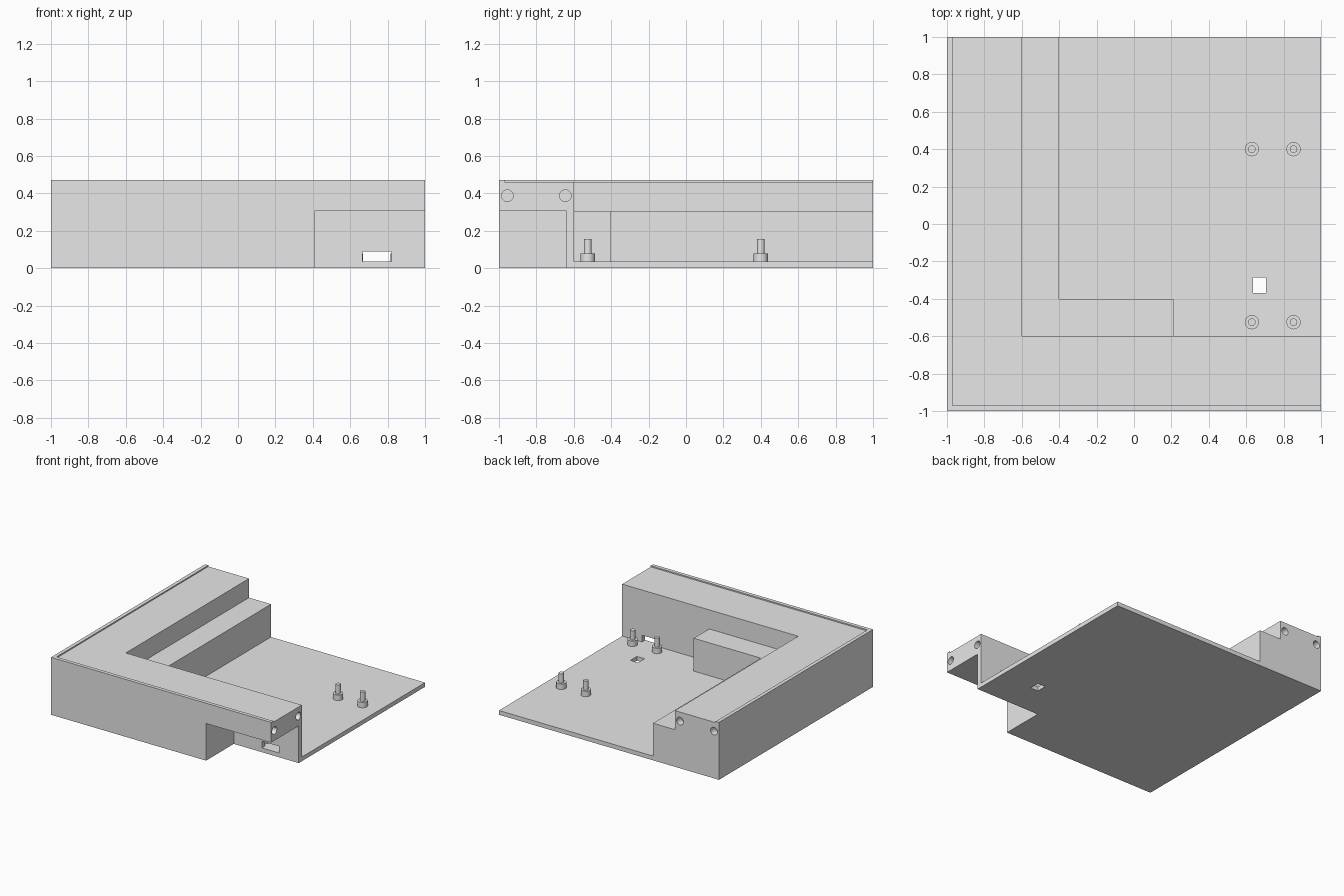
import bpy
import bmesh
import math

cube = bpy.data.objects.get("Cube")
if cube:
    bpy.data.objects.remove(cube, do_unlink=True)

grey = bpy.data.materials.new("plain_grey")
grey.use_nodes = True
grey.diffuse_color = (0.8, 0.8, 0.8, 1)
grey.node_tree.nodes["Principled BSDF"].inputs["Base Color"].default_value = (0.8, 0.8, 0.8, 1)

FLOOR, STEP, ROOF, TOP = 0.035, 0.305, 0.462, 0.472
OUT = 1.1  # cutters reach past the block


def finish(name, bm):
    bmesh.ops.recalc_face_normals(bm, faces=bm.faces)
    mesh = bpy.data.meshes.new(name)
    bm.to_mesh(mesh)
    bm.free()
    mesh.materials.append(grey)
    obj = bpy.data.objects.new(name, mesh)
    bpy.context.collection.objects.link(obj)
    return obj


def prism(name, outline, z0, z1):
    bm = bmesh.new()
    face = bm.faces.new([bm.verts.new((x, y, z0)) for x, y in outline])
    up = bmesh.ops.extrude_face_region(bm, geom=[face])["geom"]
    bmesh.ops.translate(bm, vec=(0, 0, z1 - z0),
                        verts=[v for v in up if isinstance(v, bmesh.types.BMVert)])
    return finish(name, bm)


def box(name, x0, x1, y0, y1, z0, z1):
    return prism(name, [(x0, y0), (x1, y0), (x1, y1), (x0, y1)], z0, z1)


def select_only(obj):
    bpy.ops.object.select_all(action='DESELECT')
    obj.select_set(True)
    bpy.context.view_layer.objects.active = obj


def cylinder(name, radius, depth, centre, rotation=(0, 0, 0)):
    bpy.ops.mesh.primitive_cylinder_add(vertices=32, radius=radius, depth=depth,
                                        location=centre, rotation=rotation)
    obj = bpy.context.object
    obj.name = name
    obj.data.materials.append(grey)
    return obj


def cut(target, cutter):
    cutter.hide_render = True
    mod = target.modifiers.new("cut", 'BOOLEAN')
    mod.operation = 'DIFFERENCE'
    mod.solver = 'EXACT'
    mod.object = cutter
    select_only(target)
    bpy.ops.object.modifier_apply(modifier=mod.name)
    bpy.data.objects.remove(cutter, do_unlink=True)


# Solid block, carved into walls, step and floor
housing = box("housing", -1, 1, -1, 1, 0, TOP)
cut(housing, box("lip_recess", -0.97, OUT, -0.97, OUT, ROOF, 0.6))
cut(housing, box("upper_room", -0.6, OUT, -0.6, OUT, STEP, 0.6))
cut(housing, prism("floor_room", [(-0.4, OUT), (-0.4, -0.4), (0.21, -0.4),
                                  (0.21, -0.6), (OUT, -0.6), (OUT, OUT)], FLOOR, 0.6))

# Front corner notch, wall slot and floor window
cut(housing, box("front_notch", 0.41, OUT, -OUT, -0.64, -0.1, STEP))
cut(housing, box("wall_slot", 0.665, 0.82, -0.7, -0.5, FLOOR, 0.09))
cut(housing, box("floor_window", 0.635, 0.705, -0.37, -0.285, -0.1, 0.1))

# Round sockets in the two wall ends
for offset in (-0.955, -0.645):
    cut(housing, cylinder("side_socket", 0.031, 0.12, (1, offset, 0.388),
                          (0, math.pi / 2, 0)))
    cut(housing, cylinder("back_socket", 0.031, 0.12, (offset, 1, 0.388),
                          (math.pi / 2, 0, 0)))
select_only(housing)
bpy.ops.object.shade_smooth_by_angle(angle=math.radians(30))

# Four mounting posts: stepped profile spun around its axis
profile = [(0, 0), (0.038, 0), (0.038, 0.045), (0.02, 0.045), (0.02, 0.12), (0, 0.12)]
for x in (0.63, 0.853):
    for y in (-0.525, 0.4):
        bm = bmesh.new()
        verts = [bm.verts.new((r, 0, z)) for r, z in profile]
        edges = [bm.edges.new(pair) for pair in zip(verts, verts[1:])]
        bmesh.ops.spin(bm, geom=verts + edges, cent=(0, 0, 0), axis=(0, 0, 1),
                       angle=math.tau, steps=32)
        bmesh.ops.remove_doubles(bm, verts=bm.verts, dist=0.0005)
        post = finish("mounting_post", bm)
        post.location = (x, y, FLOOR)
        select_only(post)
        bpy.ops.object.shade_smooth_by_angle(angle=math.radians(30))
